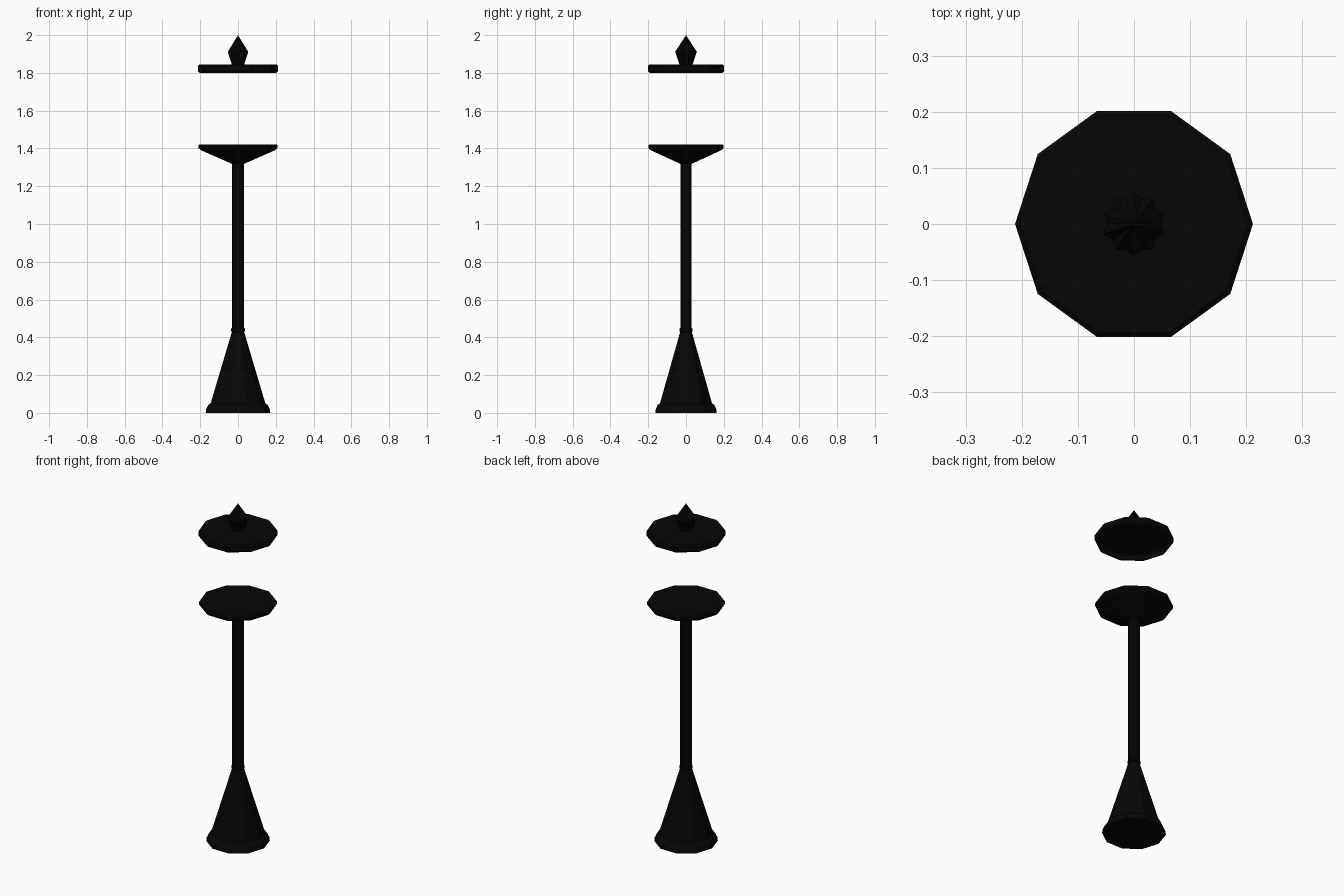
import bpy, bmesh, math

if "Cube" in bpy.data.objects:
    bpy.data.objects.remove(bpy.data.objects["Cube"])

SIDES = 10
black = bpy.data.materials.new("black_iron")
black.diffuse_color = (0.002, 0.002, 0.002, 1)
black.use_nodes = True
black.node_tree.nodes["Principled BSDF"].inputs["Base Color"].default_value = black.diffuse_color


def lathe(name, profile, sides=SIDES, valley=1.0, turn=0.0, bottom=True):
    """Revolve (radius, z) points; valley < 1 pulls in every other column."""
    bm = bmesh.new()
    rings = []
    for r, z in profile:
        ring = []
        for i in range(sides):
            a = 2 * math.pi * i / sides + turn
            k = r * (valley if i % 2 else 1.0)
            ring.append(bm.verts.new((k * math.cos(a), k * math.sin(a), z)))
        rings.append(ring)
    for lo, hi in zip(rings, rings[1:]):
        for i in range(sides):
            j = (i + 1) % sides
            bm.faces.new((lo[i], lo[j], hi[j], hi[i]))
    if bottom:
        bm.faces.new(rings[0][::-1])
    bm.faces.new(rings[-1])
    bmesh.ops.remove_doubles(bm, verts=bm.verts, dist=1e-5)
    mesh = bpy.data.meshes.new(name)
    bm.to_mesh(mesh)
    bm.free()
    mesh.materials.append(black)
    obj = bpy.data.objects.new(name, mesh)
    bpy.context.collection.objects.link(obj)
    return obj


# Flared foot and tapering pedestal
lathe("base", [(0.171, 0), (0.168, 0.022), (0.158, 0.042), (0.145, 0.05),
               (0.035, 0.42), (0.031, 0.432)])
# Collar where the pole meets the pedestal
lathe("collar", [(0.03, 0.427), (0.036, 0.432), (0.036, 0.446), (0.03, 0.452)])
# Pole
lathe("pole", [(0.031, 0.42), (0.031, 1.33)])
# Lantern tray
lathe("lamp_tray", [(0.031, 1.318), (0.197, 1.391), (0.21, 1.403),
                    (0.21, 1.416), (0.204, 1.422)])
# Lantern roof, a shallow cap open underneath
lathe("lamp_roof", [(0.203, 1.80), (0.212, 1.81), (0.212, 1.837), (0.203, 1.845)],
      bottom=False)
# Fluted pointed finial
lathe("finial", [(0.033, 1.84), (0.057, 1.912), (0, 2.0)],
      sides=2 * SIDES, valley=0.84, turn=math.pi / SIDES)
